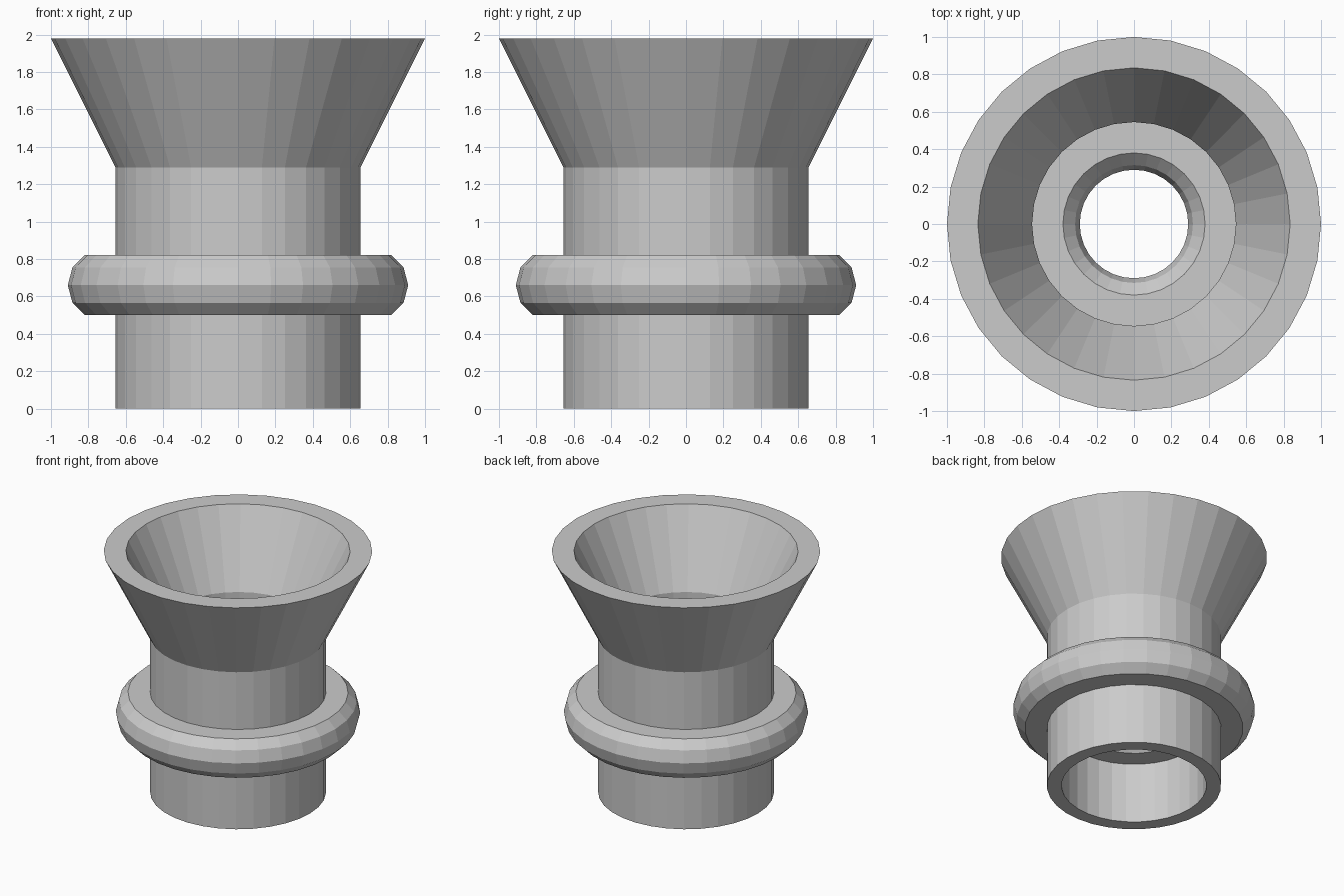
import bpy
import bmesh
from math import cos, sin, tau

if "Cube" in bpy.data.objects:
    bpy.data.objects.remove(bpy.data.objects["Cube"])

SIDES = 32


def lathe(name, profile):
    """Revolve a closed (radius, z) profile around the z axis."""
    bm = bmesh.new()
    rings = []
    for i in range(SIDES):
        a = tau * i / SIDES
        rings.append([bm.verts.new((r * cos(a), r * sin(a), z)) for r, z in profile])
    n = len(profile)
    for i in range(SIDES):
        p, q = rings[i], rings[(i + 1) % SIDES]
        for j in range(n):
            k = (j + 1) % n
            bm.faces.new((p[j], q[j], q[k], p[k]))
    bmesh.ops.recalc_face_normals(bm, faces=bm.faces)
    mesh = bpy.data.meshes.new(name)
    bm.to_mesh(mesh)
    bm.free()
    obj = bpy.data.objects.new(name, mesh)
    bpy.context.collection.objects.link(obj)
    return obj


# Hollow tube with flared mouth
lathe("flared_tube", [
    (0.545, 0), (0.655, 0), (0.655, 1.29), (1.0, 1.98),
    (0.835, 1.98), (0.545, 1.39),
])

# Rounded collar passing through the wall, mirrored about its mid radius
mid = 0.60
half = [(0.22, 0.50), (0.285, 0.565), (0.31, 0.66), (0.285, 0.755), (0.22, 0.82)]
lathe("collar_ring", [(mid + d, z) for d, z in half]
      + [(mid - d, z) for d, z in reversed(half)])
